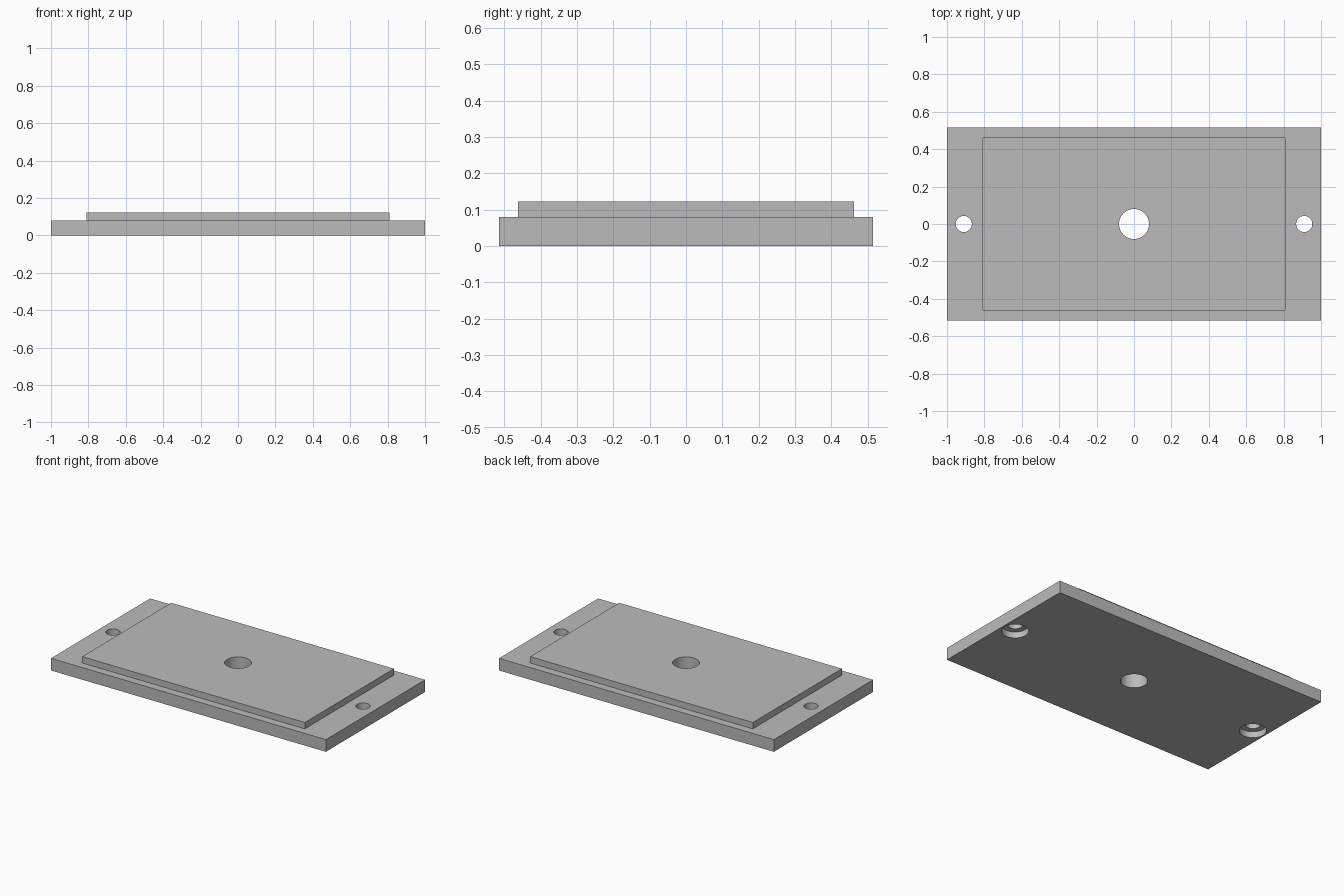
import bpy
import bmesh
from mathutils import Matrix

default = bpy.data.objects.get("Cube")
if default:
    bpy.data.objects.remove(default, do_unlink=True)

BASE_TOP, TOP = 0.08, 0.122
BORE_X, BORE_DEPTH = 0.91, 0.04

grey = bpy.data.materials.new("plain grey")
grey.use_nodes = True
colour = (0.5, 0.5, 0.5, 1)
grey.diffuse_color = colour
grey.node_tree.nodes["Principled BSDF"].inputs["Base Color"].default_value = colour


def make_object(name, bm):
    mesh = bpy.data.meshes.new(name)
    bm.to_mesh(mesh)
    bm.free()
    mesh.materials.append(grey)
    obj = bpy.data.objects.new(name, mesh)
    bpy.context.collection.objects.link(obj)
    return obj


def slab(name, half_x, half_y, z0, z1):
    bm = bmesh.new()
    place = Matrix.Translation((0, 0, (z0 + z1) / 2))
    size = Matrix.Diagonal((2 * half_x, 2 * half_y, z1 - z0, 1))
    bmesh.ops.create_cube(bm, size=1, matrix=place @ size)
    return make_object(name, bm)


def drill(name, x, radius, z0, z1):
    bm = bmesh.new()
    bmesh.ops.create_cone(bm, cap_ends=True, segments=64, radius1=radius,
                          radius2=radius, depth=z1 - z0,
                          matrix=Matrix.Translation((x, 0, (z0 + z1) / 2)))
    return make_object(name, bm)


def combine(target, tool, operation):
    bpy.context.view_layer.objects.active = target
    mod = target.modifiers.new(tool.name, 'BOOLEAN')
    mod.operation = operation
    mod.solver = 'EXACT'
    mod.object = tool
    bpy.ops.object.modifier_apply(modifier=mod.name)
    bpy.data.objects.remove(tool, do_unlink=True)


# Stepped plate: wide base with a raised pad
plate = slab("mounting_plate", 1, 0.515, 0, BASE_TOP)
combine(plate, slab("raised_pad", 0.81, 0.463, BASE_TOP / 2, TOP), 'UNION')

# Centre hole
combine(plate, drill("centre_hole", 0, 0.08, -0.1, 0.3), 'DIFFERENCE')

# Screw holes at both ends, counterbored from below
for side in (-1, 1):
    x = side * BORE_X
    combine(plate, drill("screw_hole", x, 0.043, -0.1, 0.3), 'DIFFERENCE')
    combine(plate, drill("counterbore", x, 0.08, -0.1, BORE_DEPTH), 'DIFFERENCE')

# Smooth hole walls, crisp edges
bpy.ops.object.select_all(action='DESELECT')
plate.select_set(True)
bpy.context.view_layer.objects.active = plate
bpy.ops.object.shade_smooth_by_angle()
